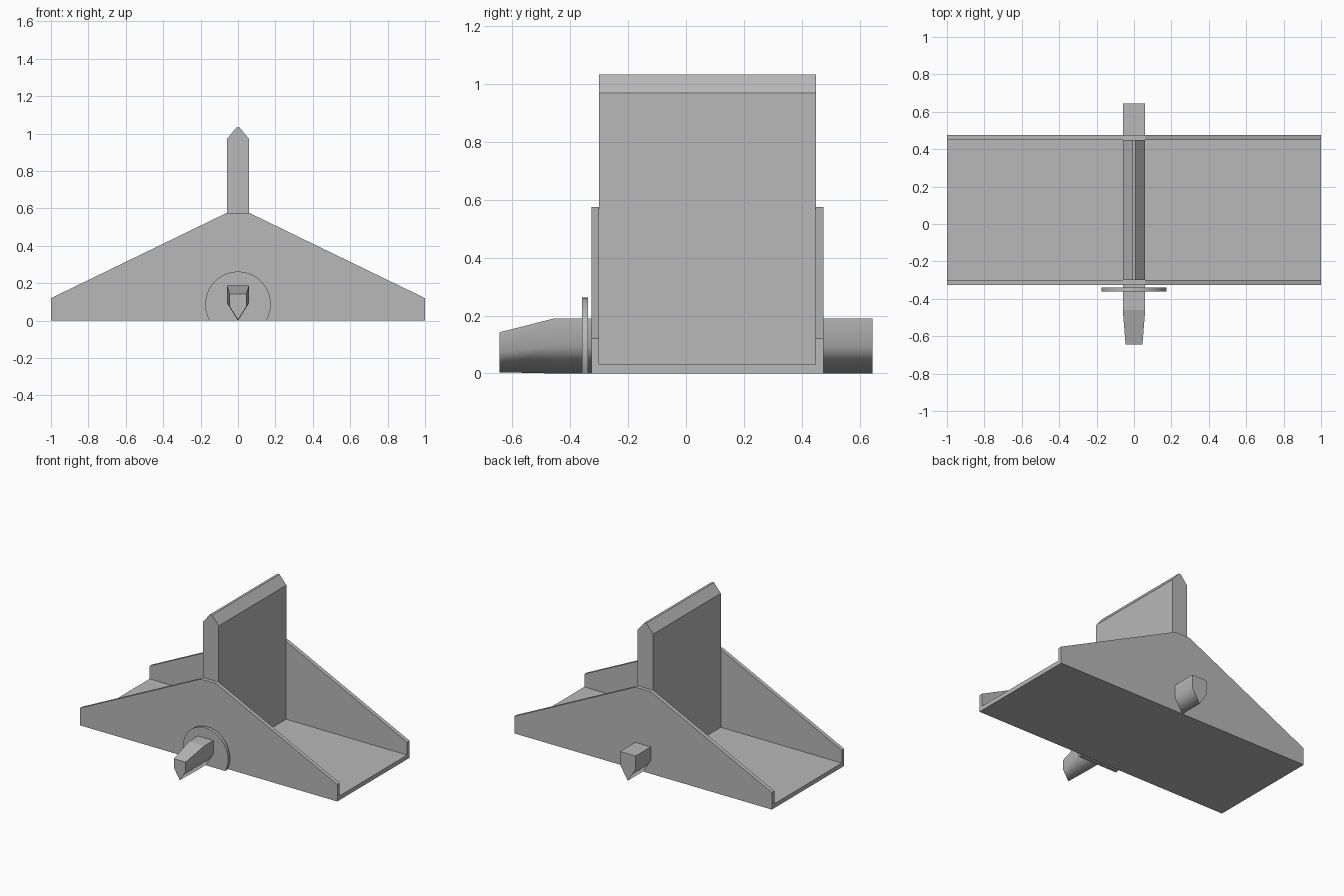
import bpy, bmesh, math

if "Cube" in bpy.data.objects:
    bpy.data.objects.remove(bpy.data.objects["Cube"])

grey = bpy.data.materials.new("grey plastic")
grey.diffuse_color = (0.48, 0.48, 0.48, 1)
grey.use_nodes = True
grey.node_tree.nodes["Principled BSDF"].inputs["Base Color"].default_value = grey.diffuse_color


def loft(name, sections, smooth=lambda n: False):
    """Skin matching (x, z) outlines placed at given y stations and cap the ends."""
    bm = bmesh.new()
    rings = [[bm.verts.new((x, y, z)) for x, z in pts] for y, pts in sections]
    n = len(rings[0])
    for a, b in zip(rings, rings[1:]):
        for i in range(n):
            j = (i + 1) % n
            bm.faces.new((a[i], a[j], b[j], b[i]))
    bm.faces.new(rings[0])
    bm.faces.new(rings[-1])
    bmesh.ops.recalc_face_normals(bm, faces=bm.faces)
    for f in bm.faces:
        f.smooth = smooth(f.normal)
    me = bpy.data.meshes.new(name)
    bm.to_mesh(me)
    bm.free()
    me.materials.append(grey)
    ob = bpy.data.objects.new(name, me)
    bpy.context.collection.objects.link(ob)
    return ob


def extrude(name, pts, y0, y1, **kw):
    return loft(name, [(y0, pts), (y1, pts)], **kw)


def mirrored(half):
    """Complete a right-hand outline by mirroring it across x = 0."""
    return half + [(-x, z) for x, z in reversed(half) if x > 0]


# Base floor and upright dividing wall with bevelled top
extrude("floor", mirrored([(1, 0), (1, 0.03)]), -0.30, 0.45)
extrude("dividing_wall", mirrored([(0.06, 0.03), (0.06, 0.97), (0.008, 1.033)]), -0.30, 0.45)

# Sloped end plates
plate = mirrored([(1, 0), (1, 0.12), (0.06, 0.576)])
extrude("front_plate", plate, -0.327, -0.30)
extrude("back_plate", plate, 0.448, 0.476)


# Pointed pegs, the front one tapering to its end
def peg(w, tip, corner, top):
    return mirrored([(0, tip), (w, corner), (w, top)])


sides = lambda n: abs(n.x) > 0.3
full = peg(0.06, 0.0, 0.095, 0.189)
loft("front_peg", [(-0.645, peg(0.045, 0.004, 0.075, 0.142)), (-0.46, full), (-0.327, full)], sides)
extrude("back_peg", full, 0.476, 0.645, smooth=sides)

# Round collar on the front peg, cut flat at the ground
r, cz, steps = 0.175, 0.087, 56
start = -math.asin(cz / r)
sweep = math.pi - 2 * start
arc = [(r * math.cos(start + sweep * i / steps), cz + r * math.sin(start + sweep * i / steps))
       for i in range(steps + 1)]
extrude("collar", arc, -0.36, -0.339, smooth=lambda n: abs(n.y) < 0.5 and n.z > -0.9)
